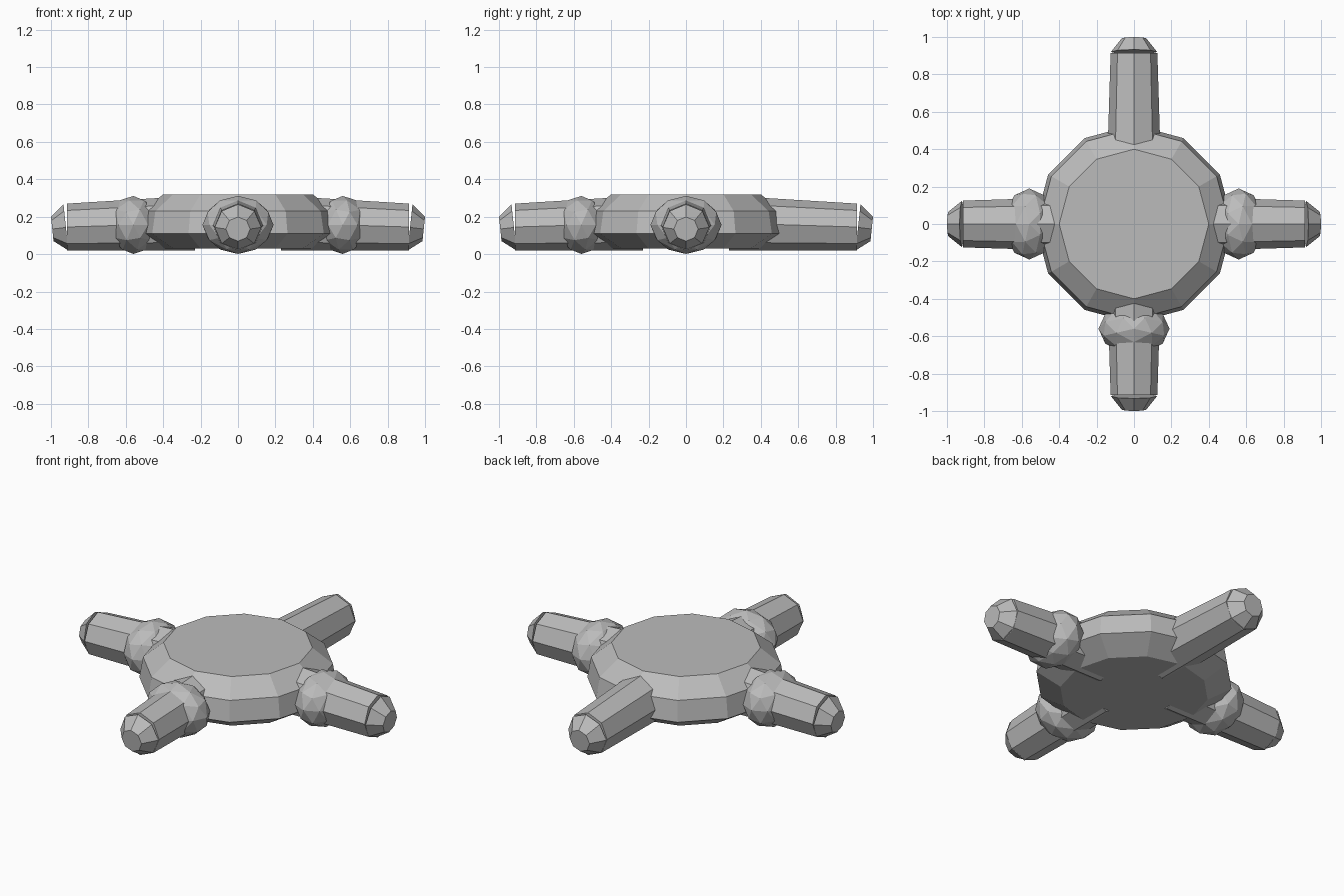
import bpy, bmesh, math
from mathutils import Matrix, Vector

if "Cube" in bpy.data.objects:
    bpy.data.objects.remove(bpy.data.objects["Cube"])

grey = bpy.data.materials.new("light_grey")
grey.diffuse_color = (0.5, 0.5, 0.5, 1)
grey.use_nodes = True
grey.node_tree.nodes["Principled BSDF"].inputs["Base Color"].default_value = grey.diffuse_color


def finish(bm, name, turn=0.0):
    """Turn the part about the centre and store it as a flat shaded object."""
    bmesh.ops.rotate(bm, verts=bm.verts, cent=(0, 0, 0),
                     matrix=Matrix.Rotation(turn, 3, 'Z'))
    bmesh.ops.recalc_face_normals(bm, faces=bm.faces)
    mesh = bpy.data.meshes.new(name)
    bm.to_mesh(mesh)
    bm.free()
    mesh.materials.append(grey)
    obj = bpy.data.objects.new(name, mesh)
    bpy.context.collection.objects.link(obj)
    return obj


def loft(rings):
    """Join rings of points into a closed solid."""
    bm = bmesh.new()
    loops = [[bm.verts.new(p) for p in ring] for ring in rings]
    n = len(loops[0])
    for a, b in zip(loops, loops[1:]):
        for i in range(n):
            j = (i + 1) % n
            bm.faces.new((a[i], a[j], b[j], b[i]))
    bm.faces.new(loops[0][::-1])
    bm.faces.new(loops[-1])
    return bm


def disc_ring(r, z, n=12):
    return [(r * math.cos(2 * math.pi * i / n), r * math.sin(2 * math.pi * i / n), z)
            for i in range(n)]


def limb_ring(x, z, r, tilt=0.0, n=8):
    """Octagon across the x axis, leaning downward by tilt."""
    rot = Matrix.Rotation(tilt, 3, 'Y')
    pts = []
    for i in range(n):
        a = 2 * math.pi * i / n
        pts.append(Vector((x, 0, z)) + rot @ Vector((0, r * math.cos(a), r * math.sin(a))))
    return pts


# Central twelve-sided body
finish(loft([disc_ring(0.40, 0.03), disc_ring(0.53, 0.11),
             disc_ring(0.51, 0.23), disc_ring(0.40, 0.32)]), "body")

# Four limbs with blunt tips; all but the back one have a joint ball
tilt = math.radians(6)
for side, deg in (("right", 0), ("back", 90), ("left", 180), ("front", 270)):
    turn = math.radians(deg)
    finish(loft([limb_ring(0.23, 0.166, 0.146), limb_ring(0.915, 0.145, 0.125)]),
           side + "_limb", turn)
    finish(loft([limb_ring(0.92, 0.143, 0.124, tilt), limb_ring(0.993, 0.134, 0.065, tilt)]),
           side + "_tip", turn)
    if side != "back":
        bm = bmesh.new()
        bmesh.ops.create_icosphere(bm, subdivisions=2, radius=1)
        bmesh.ops.scale(bm, verts=bm.verts, vec=(0.135, 0.19, 0.155))
        bmesh.ops.translate(bm, verts=bm.verts, vec=(0.56, 0, 0.156))
        finish(bm, side + "_joint", turn)
